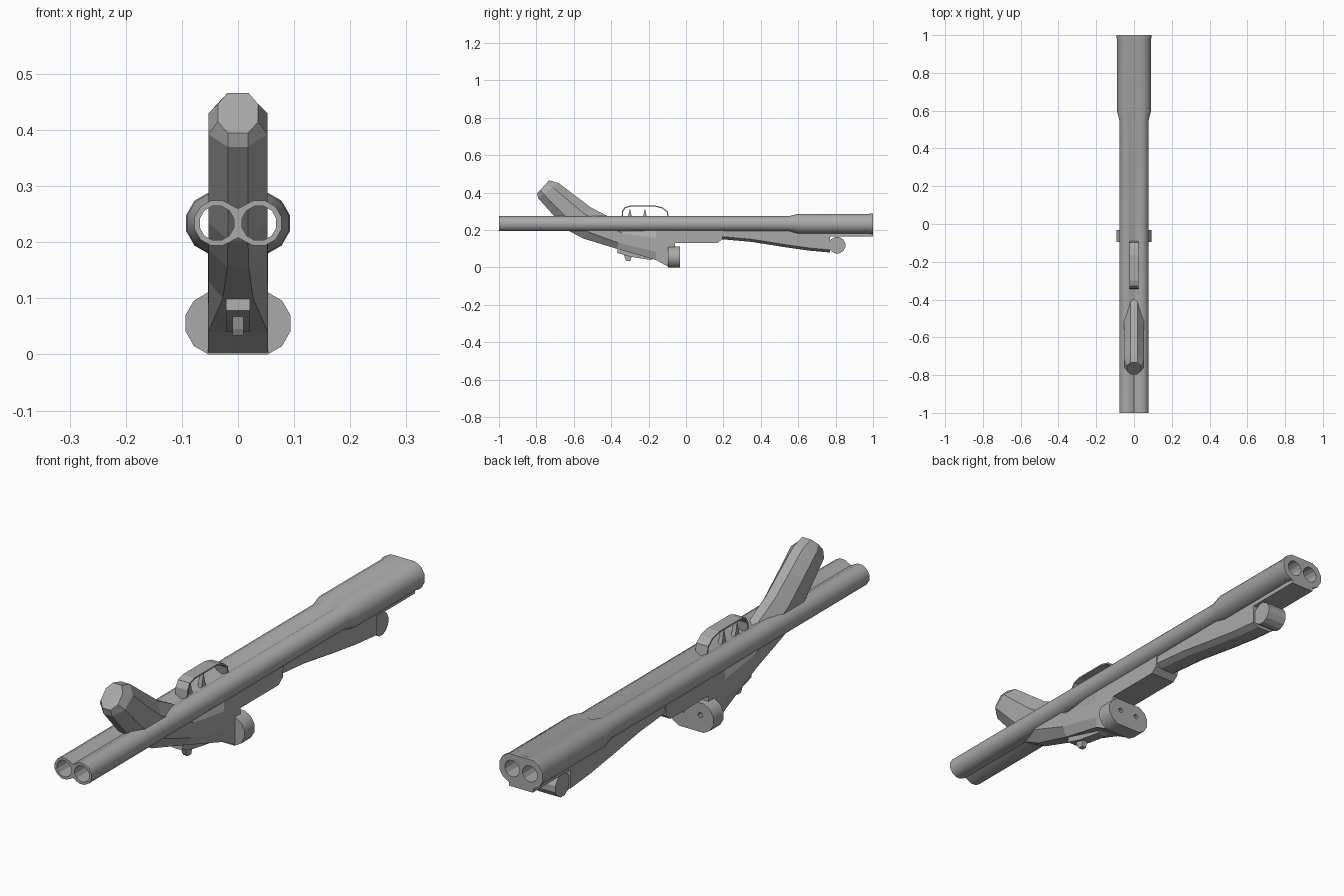
import bpy, bmesh, math
from mathutils import Vector

if "Cube" in bpy.data.objects:
    bpy.data.objects.remove(bpy.data.objects["Cube"])

grey = bpy.data.materials.new("mid_grey")
grey.diffuse_color = (0.40, 0.40, 0.40, 1)
grey.use_nodes = True
grey.node_tree.nodes["Principled BSDF"].inputs["Base Color"].default_value = grey.diffuse_color


def loft(name, rings, smooth=None):
    """Skin closed rings of equal point count and cap both ends."""
    bm = bmesh.new()
    loops = [[bm.verts.new(p) for p in r] for r in rings]
    n = len(loops[0])
    for a, b in zip(loops, loops[1:]):
        for i in range(n):
            bm.faces.new((a[i], a[(i + 1) % n], b[(i + 1) % n], b[i]))
    bm.faces.new(loops[0])
    bm.faces.new(loops[-1])
    bmesh.ops.recalc_face_normals(bm, faces=bm.faces)
    me = bpy.data.meshes.new(name)
    bm.to_mesh(me)
    bm.free()
    me.materials.append(grey)
    ob = bpy.data.objects.new(name, me)
    bpy.context.collection.objects.link(ob)
    if smooth:
        bpy.ops.object.select_all(action='DESELECT')
        ob.select_set(True)
        bpy.context.view_layer.objects.active = ob
        bpy.ops.object.shade_smooth_by_angle(angle=math.radians(smooth))
    return ob


def prism(name, profile, hw):
    """Extrude a side profile (y, z) to x = -hw..hw."""
    return loft(name, [[(x, y, z) for y, z in profile] for x in (-hw, hw)])


def rod(name, x, z, r, y0, y1, n=12):
    """Cylinder along y."""
    ang = [math.radians(15) + 2 * math.pi * i / n for i in range(n)]
    return loft(name, [[(x + r * math.cos(a), y, z + r * math.sin(a)) for a in ang]
                       for y in (y0, y1)])


def cut(ob, cutter):
    m = ob.modifiers.new("cut", 'BOOLEAN')
    m.operation = 'DIFFERENCE'
    m.solver = 'EXACT'
    m.object = cutter
    cutter.hide_render = True
    cutter.hide_viewport = True


def twin(y, r, g, cz, cx=0.0377):
    """Outline of two joined tubes; g is the half height at the middle."""
    half = [(cx + r * math.cos(math.radians(a)), r * math.sin(math.radians(a)))
            for a in range(-105, 106, 30)]
    pts = [(0, -g)] + half + [(0, g)] + [(-x, z) for x, z in reversed(half)]
    return [(x, y, cz + z) for x, z in pts]


# Double barrel with thicker chamber end and rim
CZ = 0.234
barrels = loft("barrels", [twin(-1, .0415, .026, CZ), twin(.55, .0415, .026, CZ),
                           twin(.60, .0545, .05, CZ), twin(.975, .0535, .05, CZ),
                           twin(.985, .0565, .0545, CZ), twin(1, .0565, .0545, CZ)], 35)
for s in (-1, 1):
    cut(barrels, rod("bore_cutter", s * .0377, CZ, .0315, -1.1, 1.1))
prism("chamber_lug", [(.76, .165), (1, .165), (1, .19), (.76, .19)], .05)

# Breech plate with two firing holes
breech = loft("breech_plate", [twin(y, .0575, .0555, .0555) for y in (-.095, -.033)], 35)
for s in (-1, 1):
    cut(breech, rod("pin_cutter", s * .0377, .065, .010, -.055, 0, 8))

# Receiver
prism("receiver", [(-.16, .04), (-.09, .001), (-.06, .001), (-.06, .132), (.17, .132),
                   (.195, .152), (.2, .203), (-.16, .203)], .0535)


# Stock: eight-sided sections between bottom and top points
def section(b, t, w, cb, ct):
    b, t = Vector((0, *b)), Vector((0, *t))
    side = [(cb, 0), (w, .27), (w, .72), (ct, 1)]
    half = [b.lerp(t, k) + Vector((x, 0, 0)) for x, k in side]
    return half + [Vector((-p.x, p.y, p.z)) for p in reversed(half)]


loft("stock", [section(*s) for s in [
    ((-.797, .395), (-.732, .466), .036, .018, .019),
    ((-.790, .370), (-.682, .452), .053, .018, .019),
    ((-.705, .275), (-.600, .390), .053, .018, .019),
    ((-.640, .203), (-.510, .322), .053, .018, .019),
    ((-.550, .155), (-.420, .275), .053, .019, .018),
    ((-.370, .100), (-.330, .215), .053, .027, .018),
    ((-.160, .040), (-.160, .203), .0535, .053, .053)]])

# Fore-end with bevelled underside
fore = [(.18, .152), (.35, .137), (.52, .110), (.66, .090), (.77, .080)]
loft("fore_end", [[(-.05, y, .195), (-.05, y, zb + .014), (-.028, y, zb), (.028, y, zb),
                   (.05, y, zb + .014), (.05, y, .195)] for y, zb in fore])
prism("fore_end_roller", [(.808 + .045 * math.cos(a), .119 + .045 * math.sin(a))
                          for a in [math.pi * (i + .5) / 6 for i in range(12)]], .042)

# Opening lever under the receiver
prism("lever_plate", [(-.365, .102), (-.368, .078), (-.30, .058), (-.19, .040),
                      (-.175, .045), (-.175, .06)], .021)
prism("lever_knob", [(-.335, .075), (-.325, .045), (-.318, .034), (-.298, .034),
                     (-.288, .065)], .010)

# Trigger guard: thin bent strip
bow = [(-.345, .255), (-.342, .300), (-.328, .322), (-.300, .331), (-.165, .331),
       (-.125, .321), (-.098, .300), (-.088, .255)]
mid = Vector((-.216, .255))
inner = [(mid.x + (y - mid.x) * .955, mid.y + (z - mid.y) * .93) for y, z in bow]
prism("trigger_guard", bow + inner[::-1], .025)

# Two triggers
for i, y in enumerate((-.315, -.235)):
    prism(f"trigger_{i + 1}", [(y, .25), (y + .035, .25), (y + .022, .285),
                               (y + .016, .316), (y + .008, .285)], .008)
